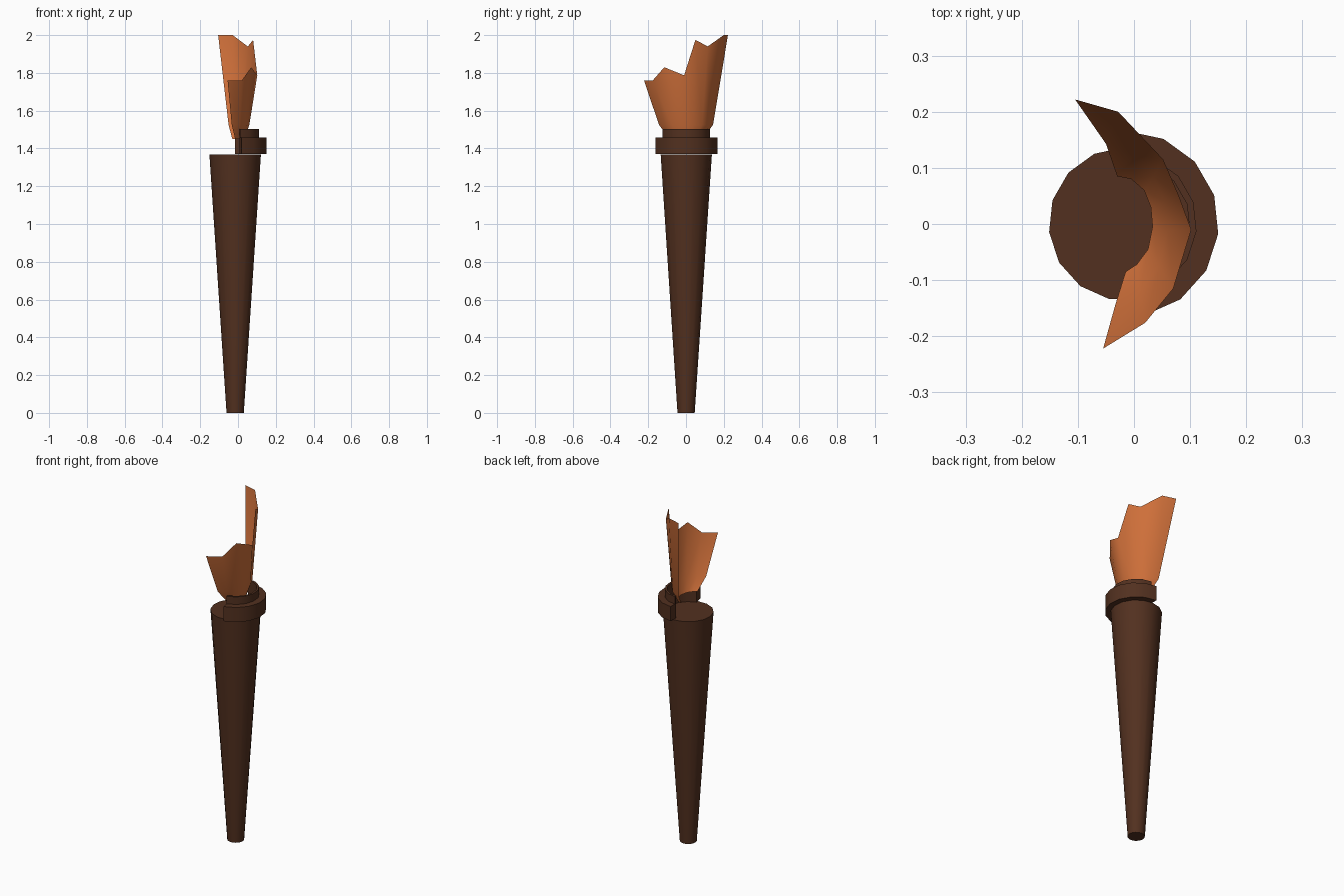
import bpy, bmesh, math

if "Cube" in bpy.data.objects:
    bpy.data.objects.remove(bpy.data.objects["Cube"])

SIDES, PHASE, CX = 15, 18, -0.015


def material(name, color):
    m = bpy.data.materials.new(name)
    m.diffuse_color = (*color, 1)
    m.use_nodes = True
    m.node_tree.nodes["Principled BSDF"].inputs["Base Color"].default_value = m.diffuse_color
    return m


wood = material("dark_wood", (0.085, 0.03, 0.014))
fire = material("flame_orange", (0.62, 0.16, 0.042))


def polar(r, k, z):
    a = math.radians(PHASE + 360 / SIDES * k)
    return (CX + r * math.cos(a), r * math.sin(a), z)


def grid_object(name, rows, mat, wrap_rows=False, wrap_cols=False, caps=()):
    """Skin a grid of points; caps lists rows to fill."""
    bm = bmesh.new()
    v = [[bm.verts.new(p) for p in row] for row in rows]
    nr, nc = len(v), len(v[0])
    for i in range(nr if wrap_rows else nr - 1):
        for j in range(nc if wrap_cols else nc - 1):
            i2, j2 = (i + 1) % nr, (j + 1) % nc
            bm.faces.new((v[i][j], v[i][j2], v[i2][j2], v[i2][j]))
    for i in caps:
        bm.faces.new(v[i])
    bmesh.ops.recalc_face_normals(bm, faces=bm.faces[:])
    me = bpy.data.meshes.new(name)
    bm.to_mesh(me)
    bm.free()
    me.materials.append(mat)
    ob = bpy.data.objects.new(name, me)
    bpy.context.collection.objects.link(ob)
    bpy.ops.object.select_all(action='DESELECT')
    ob.select_set(True)
    bpy.context.view_layer.objects.active = ob
    bpy.ops.object.shade_smooth_by_angle(angle=math.radians(40))
    return ob


# Tapered handle, closed at both ends
grid_object("handle",
            [[polar(r, k, z) for k in range(SIDES)] for r, z in ((0.046, 0), (0.137, 1.367))],
            wood, wrap_cols=True, caps=(0, -1))

# Partial collar: stepped profile swept over seven of the fifteen sides
profile = [(0.115, 1.37), (0.166, 1.37), (0.166, 1.457), (0.127, 1.457),
           (0.127, 1.502), (0.115, 1.502)]
grid_object("collar", [[polar(r, k, z) for r, z in profile] for k in range(-4, 4)],
            wood, wrap_rows=False, wrap_cols=True, caps=(0, -1))

# Flame: open curved sheet flaring to a jagged top edge
base = [(-0.03, 0.085), (-0.005, 0.08), (0.018, 0.06), (0.03, 0.03),
        (0.033, -0.005), (0.025, -0.045), (0.005, -0.072), (-0.015, -0.085)]
flare = [(-0.05, 0.143), (0.0, 0.125), (0.035, 0.085), (0.055, 0.04),
         (0.06, -0.01), (0.045, -0.075), (0.01, -0.12), (-0.033, -0.143)]
tips = [(-0.105, 0.222, 2.0), (-0.028, 0.2, 2.0), (0.052, 0.115, 1.94), (0.08, 0.05, 1.975),
        (0.102, -0.01, 1.787), (0.07, -0.115, 1.83), (0.02, -0.176, 1.76), (-0.055, -0.222, 1.76)]
grid_object("flame", [[(x, y, 1.45) for x, y in base],
                      [(x, y, 1.525) for x, y in flare], tips], fire)
